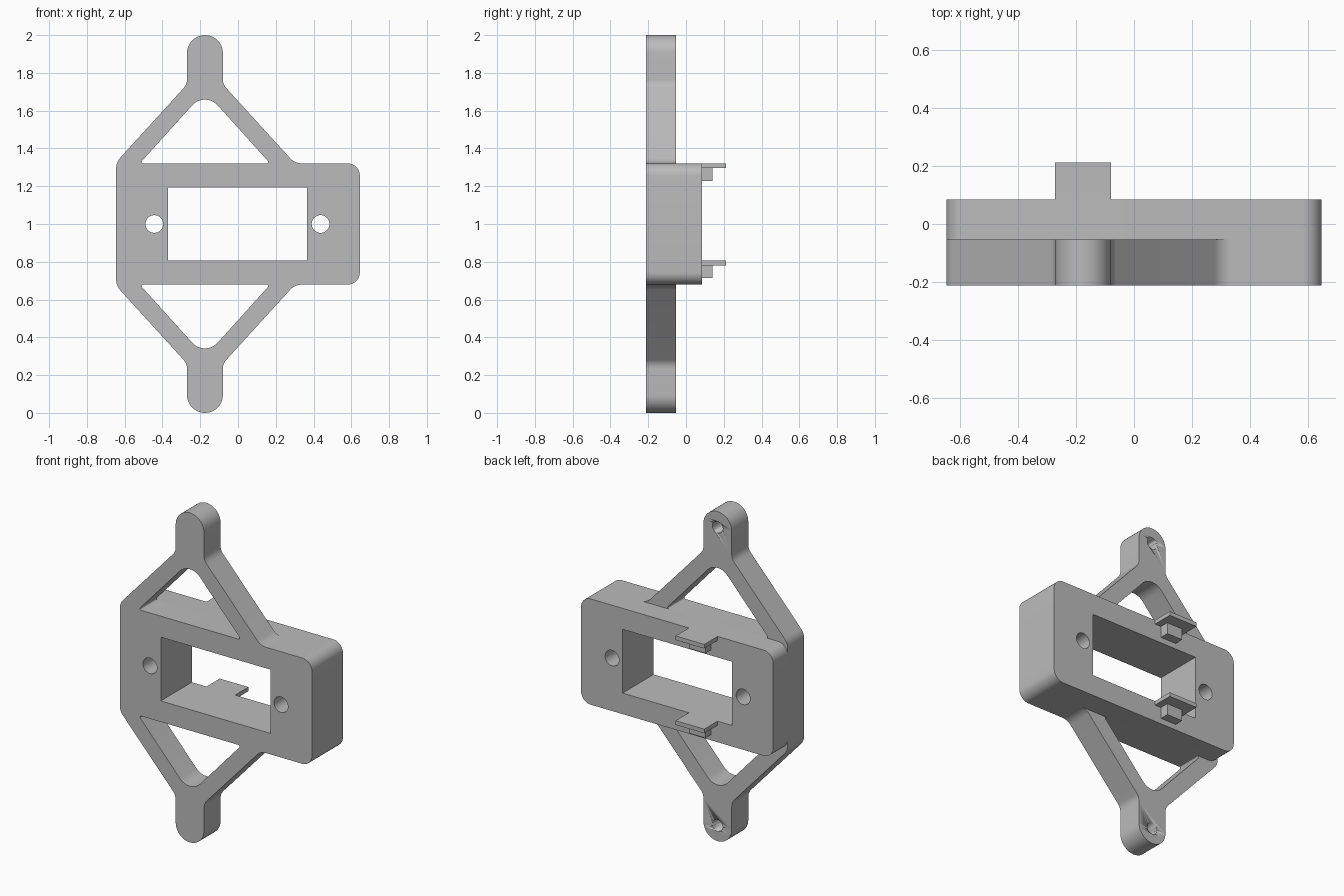
import bpy, math
from mathutils import Vector

if "Cube" in bpy.data.objects:
    bpy.data.objects.remove(bpy.data.objects["Cube"], do_unlink=True)

FRONT, STEP, BACK, TAB_END = -0.212, -0.053, 0.085, 0.212
MID = 1.0          # height of the mirror plane
TIP_X = -0.175     # centre line of the arms and tabs
HALF_W, HALF_H = 0.645, 0.321

grey = bpy.data.materials.new("plain grey")
grey.use_nodes = True
colour = (0.5, 0.5, 0.5, 1)
grey.diffuse_color = colour
grey.node_tree.nodes["Principled BSDF"].inputs["Base Color"].default_value = colour


def fillet(corners, steps=10):
    """Round each (x, z, radius) corner of a closed outline."""
    out = []
    for i, (x, z, r) in enumerate(corners):
        p = Vector((x, z))
        if r == 0:
            out.append(p)
            continue
        a = (Vector(corners[i - 1][:2]) - p).normalized()
        b = (Vector(corners[(i + 1) % len(corners)][:2]) - p).normalized()
        half = a.angle(b) / 2
        centre = p + (a + b).normalized() * (r / math.sin(half))
        start = p + a * (r / math.tan(half)) - centre
        end = p + b * (r / math.tan(half)) - centre
        turn = start.angle_signed(end)
        for k in range(steps + 1):
            t = -turn * k / steps
            c, s = math.cos(t), math.sin(t)
            out.append(centre + Vector((start.x * c - start.y * s, start.x * s + start.y * c)))
    return out


def circle(x, z, r, n=32):
    return [Vector((x + r * math.cos(math.tau * k / n), z + r * math.sin(math.tau * k / n)))
            for k in range(n)]


def rect(x0, x1, z0, z1, r=0):
    return fillet([(x1, z0, r), (x1, z1, r), (x0, z1, r), (x0, z0, r)])


def flip(corners):
    """Mirror an outline about the middle height."""
    return [(x, 2 * MID - z, r) for x, z, r in reversed(corners)]


def plate(name, loops, y0, y1):
    """Fill outlines (first outer, then holes) and extrude from y0 to y1."""
    curve = bpy.data.curves.new(name, "CURVE")
    curve.dimensions = "2D"
    curve.fill_mode = "BOTH"
    curve.extrude = (y1 - y0) / 2
    for loop in loops:
        spline = curve.splines.new("POLY")
        spline.points.add(len(loop) - 1)
        for point, p in zip(spline.points, loop):
            point.co = (p.x, p.y, 0, 1)
        spline.use_cyclic_u = True
    curve.materials.append(grey)
    obj = bpy.data.objects.new(name, curve)
    bpy.context.collection.objects.link(obj)
    obj.rotation_euler.x = math.pi / 2
    obj.location.y = (y0 + y1) / 2
    bpy.ops.object.select_all(action="DESELECT")
    obj.select_set(True)
    bpy.context.view_layer.objects.active = obj
    bpy.ops.object.convert(target="MESH")
    obj = bpy.context.view_layer.objects.active
    bpy.ops.object.mode_set(mode="EDIT")
    bpy.ops.mesh.select_all(action="SELECT")
    bpy.ops.mesh.remove_doubles(threshold=0.0002)
    bpy.ops.mesh.normals_make_consistent(inside=False)
    bpy.ops.object.mode_set(mode="OBJECT")
    bpy.ops.object.shade_smooth_by_angle(angle=math.radians(30))
    return obj


# Openings shared by both layers of the housing
openings = [rect(-0.37, 0.366, MID - 0.1935, MID + 0.1935),
            circle(-0.443, MID, 0.047), circle(0.437, MID, 0.047)]

# Front frame: housing outline with a pointed arm above and below
upper = [(HALF_W, MID + HALF_H, 0.065), (0.301, MID + HALF_H, 0.08),
         (TIP_X + 0.095, 1.739, 0.07), (TIP_X + 0.095, 2, 0.0949),
         (TIP_X - 0.095, 2, 0.0949), (TIP_X - 0.095, 1.739, 0.07),
         (-HALF_W, 1.327, 0.08)]
triangle = [(TIP_X + 0.345, MID + HALF_H, 0.008), (TIP_X, 1.703, 0.09),
            (TIP_X - 0.345, MID + HALF_H, 0.008)]
frame = plate("front_frame", [fillet(upper + flip(upper)), fillet(triangle),
                              fillet(flip(triangle))] + openings, FRONT, STEP)

# Blind screw holes in the back of the arm tips
for name, z in (("upper", 1.905), ("lower", 0.095)):
    cutter = plate(name + "_hole_cutter", [circle(TIP_X, z, 0.035)], STEP - 0.11, STEP + 0.05)
    cutter.hide_render = True
    cutter.hide_set(True)
    cutter.display_type = "WIRE"
    cut = frame.modifiers.new(name + "_hole", "BOOLEAN")
    cut.operation = "DIFFERENCE"
    cut.solver = "EXACT"
    cut.object = cutter

# Rear housing block
plate("rear_housing", [rect(-HALF_W, HALF_W, MID - HALF_H, MID + HALF_H, 0.065)] + openings,
      STEP, BACK)

# Cable tabs, each a flat tongue on a small support block
for name, top in (("upper", MID + HALF_H), ("lower", MID - 0.1935)):
    plate(name + "_tab", [rect(TIP_X - 0.096, TIP_X + 0.096, top - 0.025, top)], BACK, TAB_END)
    plate(name + "_tab_support", [rect(TIP_X - 0.053, TIP_X + 0.053, top - 0.093, top - 0.025)],
          BACK, 0.14)
